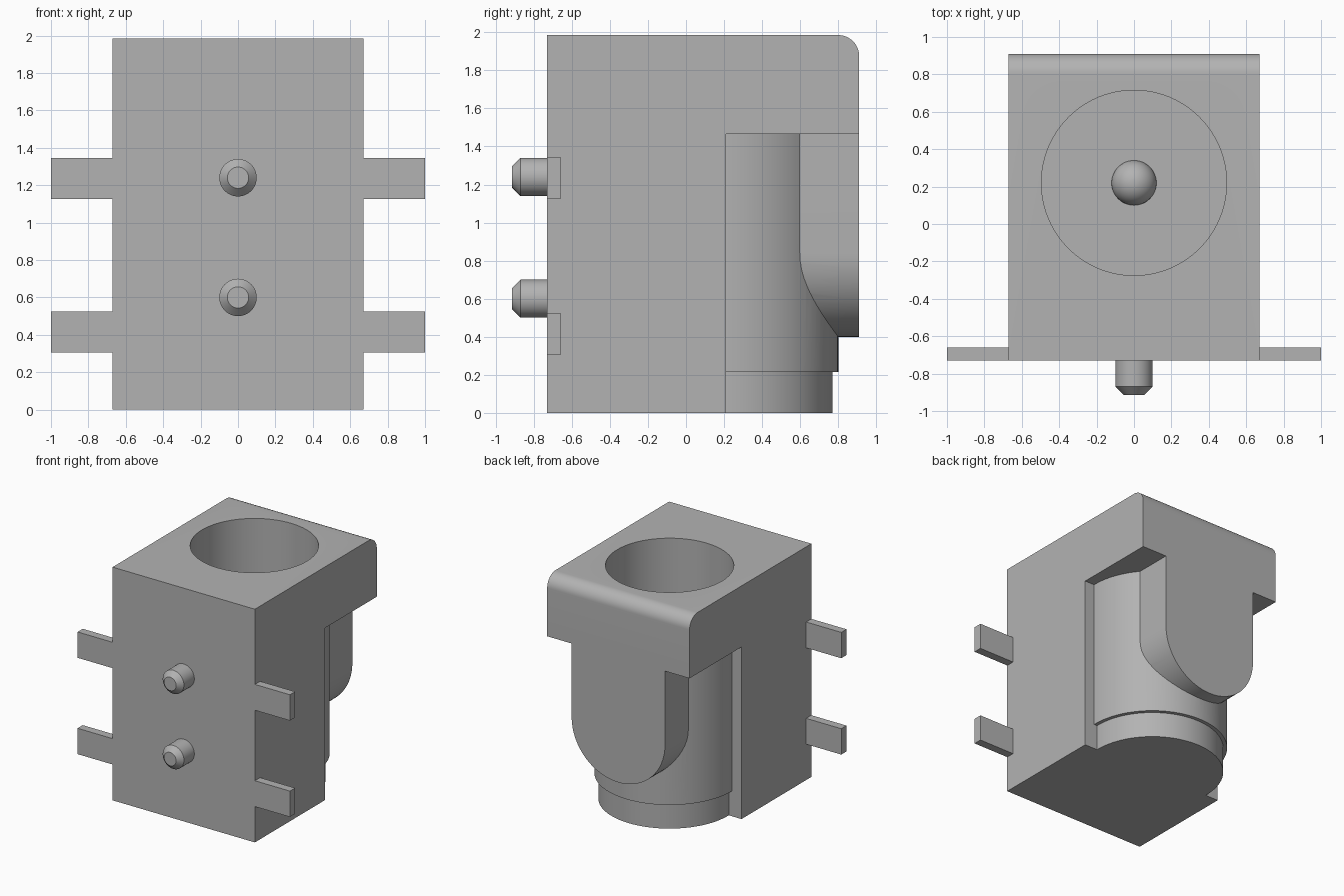
import bpy, bmesh
from math import pi, sin, cos, radians
from mathutils import Matrix, Vector

if "Cube" in bpy.data.objects:
    bpy.data.objects.remove(bpy.data.objects["Cube"])

grey = bpy.data.materials.new("plain grey")
grey.use_nodes = True
grey.diffuse_color = (0.45, 0.45, 0.45, 1)
grey.node_tree.nodes["Principled BSDF"].inputs["Base Color"].default_value = grey.diffuse_color


def finish(name, bm):
    bmesh.ops.recalc_face_normals(bm, faces=bm.faces)
    mesh = bpy.data.meshes.new(name)
    bm.to_mesh(mesh)
    bm.free()
    mesh.materials.append(grey)
    ob = bpy.data.objects.new(name, mesh)
    bpy.context.collection.objects.link(ob)
    return ob


def prism(name, points, offset):
    """Extrude a closed outline of 3D points along the offset."""
    bm = bmesh.new()
    face = bm.faces.new([bm.verts.new(p) for p in points])
    new = bmesh.ops.extrude_face_region(bm, geom=[face])["geom"]
    bmesh.ops.translate(bm, vec=offset, verts=[v for v in new if isinstance(v, bmesh.types.BMVert)])
    return finish(name, bm)


def lathe(name, profile, matrix, steps=96):
    """Revolve (radius, height) points about z, then place the result."""
    bm = bmesh.new()
    rings = [[bm.verts.new((r * cos(2 * pi * i / steps), r * sin(2 * pi * i / steps), h))
              for i in range(steps)] for r, h in profile]
    for a, b in zip(rings, rings[1:]):
        for i in range(steps):
            j = (i + 1) % steps
            bm.faces.new((a[i], a[j], b[j], b[i]))
    bm.faces.new(rings[0])
    bm.faces.new(rings[-1])
    bm.transform(matrix)
    return finish(name, bm)


def combine(target, tool, operation):
    mod = target.modifiers.new(operation, "BOOLEAN")
    mod.operation, mod.solver, mod.object = operation, "EXACT", tool
    bpy.context.view_layer.objects.active = target
    bpy.ops.object.modifier_apply(modifier=mod.name)
    bpy.data.objects.remove(tool)


def smooth(ob):
    bpy.ops.object.select_all(action="DESELECT")
    ob.select_set(True)
    bpy.context.view_layer.objects.active = ob
    bpy.ops.object.shade_smooth_by_angle(angle=radians(30))


HALF, FRONT, BACK, TOP, LEDGE = 0.67, -0.73, 0.91, 1.985, 1.465
AXIS = 0.22
centre = Matrix.Translation((0, AXIS, 0))

# Block with an overhanging, rounded rear ledge
R = 0.11
arc = [(BACK - R + R * cos(t * pi / 24), TOP - R + R * sin(t * pi / 24)) for t in range(13)]
side = [(FRONT, 0), (0.21, 0), (0.21, LEDGE), (BACK, LEDGE)] + arc + [(FRONT, TOP)]
body = prism("body", [(-HALF, y, z) for y, z in side], Vector((2 * HALF, 0, 0)))

# Stepped barrel under the ledge
barrel = lathe("barrel", [(0.55, 0), (0.55, 0.215), (0.58, 0.215), (0.58, 1.6)], centre)
combine(body, barrel, "UNION")

# Round-ended rear tongue
W = 0.44
outline = [(W * cos(t * pi / 32), 0.84 - W * sin(t * pi / 32)) for t in range(33)]
outline += [(-W, 1.6), (W, 1.6)]
tongue = prism("tongue", [(x, 0.4, z) for x, z in outline], Vector((0, BACK - 0.4, 0)))
combine(body, tongue, "UNION")

# Deep round socket
FLOOR = 0.215
socket = lathe("socket_cutter", [(0.495, FLOOR), (0.495, 2.2)], centre)
combine(body, socket, "DIFFERENCE")
smooth(body)

# Domed contact on the socket floor
dome = [(0.12, -0.02)] + [(0.12 * cos(t * pi / 26), 0.12 * sin(t * pi / 26)) for t in range(13)]
smooth(lathe("socket_dome", dome, Matrix.Translation((0, AXIS, FLOOR)), 48))

# Chamfered front pins
for label, z in (("upper", 1.24), ("lower", 0.6)):
    place = Matrix.Translation((0, FRONT, z)) @ Matrix.Rotation(pi / 2, 4, "X")
    smooth(lathe(label + "_pin", [(0.1, -0.02), (0.1, 0.14), (0.057, 0.183)], place, 48))

# Flat side tabs
for label, z in (("upper", 1.125), ("lower", 0.305)):
    for hand, s in (("left", 1), ("right", -1)):
        x = s * (HALF - 0.01)
        base = [(x, FRONT, z), (x, FRONT + 0.07, z), (x, FRONT + 0.07, z + 0.22), (x, FRONT, z + 0.22)]
        prism(f"{label}_{hand}_tab", base, Vector((s * (1.01 - HALF), 0, 0)))
